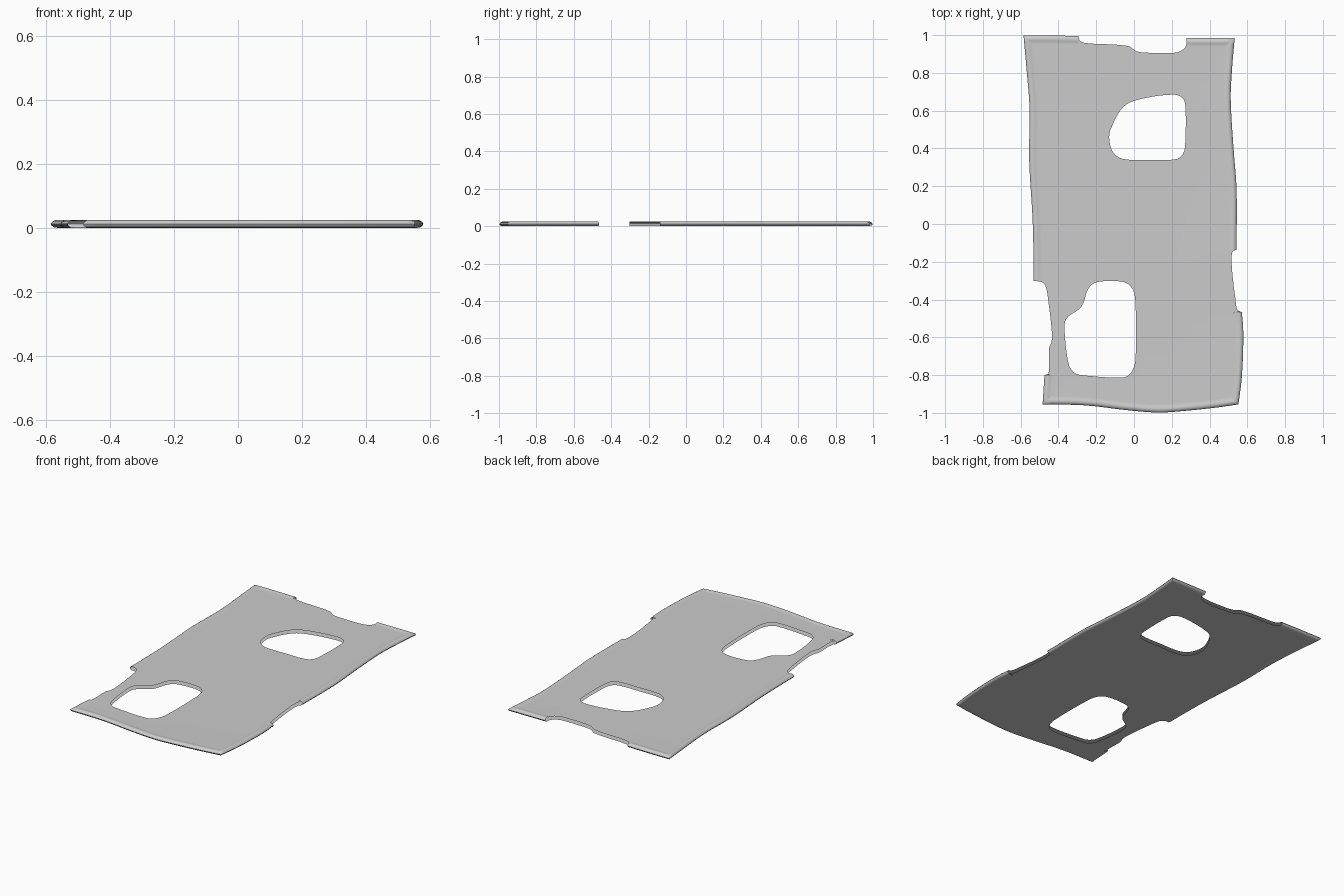
import bpy, bmesh
from mathutils import Vector

if "Cube" in bpy.data.objects:
    bpy.data.objects.remove(bpy.data.objects["Cube"])

# Outline, clockwise from the top left corner; "hem" = padded edge, "torn" = open edge
RUNS = [
    ("hem", [(-.585, .998), (-.44, .998), (-.294, .995)]),
    ("torn", [(-.294, .995), (-.288, .973), (-.257, .958), (-.034, .943), (.013, .915), (.066, .907),
              (.22, .907), (.262, .926), (.278, .952), (.278, .984)]),
    ("hem", [(.278, .984), (.533, .984)]),
    ("hem", [(.533, .984), (.519, .82), (.512, .66), (.527, .4), (.543, .185), (.543, -.138)]),
    ("torn", [(.543, -.138), (.524, -.143), (.517, -.175), (.521, -.265), (.537, -.397),
              (.548, -.455), (.571, -.466)]),
    ("hem", [(.571, -.466), (.578, -.55), (.578, -.66), (.57, -.82), (.553, -.955)]),
    ("hem", [(.553, -.955), (.45, -.97), (.294, -.987), (.135, -.998), (-.024, -.987),
             (-.26, -.96), (-.484, -.955)]),
    ("hem", [(-.484, -.955), (-.474, -.8)]),
    ("torn", [(-.474, -.8), (-.452, -.79), (-.45, -.66), (-.436, -.62), (-.436, -.56),
              (-.452, -.42), (-.468, -.33), (-.49, -.307), (-.532, -.302)]),
    ("hem", [(-.532, -.302), (-.532, -.185), (-.537, .026), (-.555, .34), (-.553, .61),
             (-.569, .82), (-.585, .998)]),
]
UPPER_HOLE = [(-.124, .5), (-.13, .44), (-.108, .376), (-.056, .344), (.08, .34), (.225, .344),
              (.262, .376), (.272, .45), (.272, .62), (.257, .667), (.204, .685), (.03, .66),
              (-.056, .62)]
LOWER_HOLE = [(-.368, -.556), (-.357, -.5), (-.278, -.437), (-.24, -.339), (-.193, -.307),
              (-.056, -.307), (-.008, -.344), (.008, -.423), (.008, -.714), (-.013, -.783),
              (-.053, -.812), (-.26, -.802), (-.315, -.788), (-.346, -.74)]
# Hem cross-section: (inset from the edge, height), top sheet to bottom sheet
PROFILE = [(.045, .021), (.036, .0212), (.028, .0235), (.02, .025), (.012, .0238), (.005, .0195),
           (0, .0125), (.003, .006), (.01, .0015), (.02, 0), (.045, 0)]
STEPS = 5


def smooth_path(pts, closed=False):
    """Catmull-Rom points; an open path leaves out its last point."""
    pts = [Vector(p) for p in pts]
    n = len(pts)
    out = []
    for i in range(n if closed else n - 1):
        if closed:
            a, b, c, d = (pts[(i + k) % n] for k in (-1, 0, 1, 2))
        else:
            a, b, c, d = pts[max(i - 1, 0)], pts[i], pts[i + 1], pts[min(i + 2, n - 1)]
        # tangents limited by segment length so uneven spacing does not overshoot
        L = (c - b).length
        m0 = (c - a).normalized() * L
        m1 = (d - b).normalized() * L
        for s in range(STEPS):
            t = s / STEPS
            out.append(b * (2*t**3 - 3*t**2 + 1) + m0 * (t**3 - 2*t*t + t)
                       + c * (3*t*t - 2*t**3) + m1 * (t**3 - t*t))
    return out


pts, kinds = [], []
for kind, run in RUNS:
    path = smooth_path(run)
    pts += path
    kinds += [kind] * len(path)
N = len(pts)


def inset_dir(i):
    """Inward direction from the hem segments touching point i, mitred at corners."""
    normals = []
    for k in (i - 1, i):
        if kinds[k] == "hem":
            d = (pts[(k + 1) % N] - pts[k]).normalized()
            normals.append(Vector((d.y, -d.x)))
    if not normals:
        return None
    if len(normals) == 1:
        return normals[0]
    m = (normals[0] + normals[1]).normalized()
    return m / max(m.dot(normals[0]), .5)


bm = bmesh.new()
TOP, BOTTOM = PROFILE[0][1], PROFILE[-1][1]

# Rounded hem along the whole edges
rings = []
for i, p in enumerate(pts):
    d = inset_dir(i)
    if d is None:
        rings.append([bm.verts.new((*p, z)) for z in (TOP, BOTTOM)])
    else:
        rings.append([bm.verts.new((*(p + d * s), z)) for s, z in PROFILE])
for i in range(N):
    if kinds[i] == "hem":
        a, b = rings[i], rings[(i + 1) % N]
        for j in range(len(PROFILE) - 1):
            bm.faces.new((a[j], b[j], b[j + 1], a[j + 1]))


def edge_loop(verts):
    edges = []
    for u, v in zip(verts, verts[1:] + verts[:1]):
        edges.append(bm.edges.get((u, v)) or bm.edges.new((u, v)))
    return edges


# Top and bottom sheets with the two holes
for end, z, up in ((0, TOP, 1), (-1, BOTTOM, -1)):
    edges = edge_loop([r[end] for r in rings])
    for hole in (UPPER_HOLE, LOWER_HOLE):
        edges += edge_loop([bm.verts.new((*p, z)) for p in smooth_path(hole, True)])
    made = bmesh.ops.triangle_fill(bm, use_beauty=True, edges=edges, normal=(0, 0, up))
    for f in made["geom"]:
        if isinstance(f, bmesh.types.BMFace):
            f.normal_update()
            if f.normal.z * up < 0:
                f.normal_flip()

mesh = bpy.data.meshes.new("torn_cloth_sheet")
bm.to_mesh(mesh)
bm.free()
sheet = bpy.data.objects.new("torn_cloth_sheet", mesh)
bpy.context.collection.objects.link(sheet)
bpy.context.view_layer.objects.active = sheet
sheet.select_set(True)
bpy.ops.object.shade_smooth_by_angle(angle=0.8)
